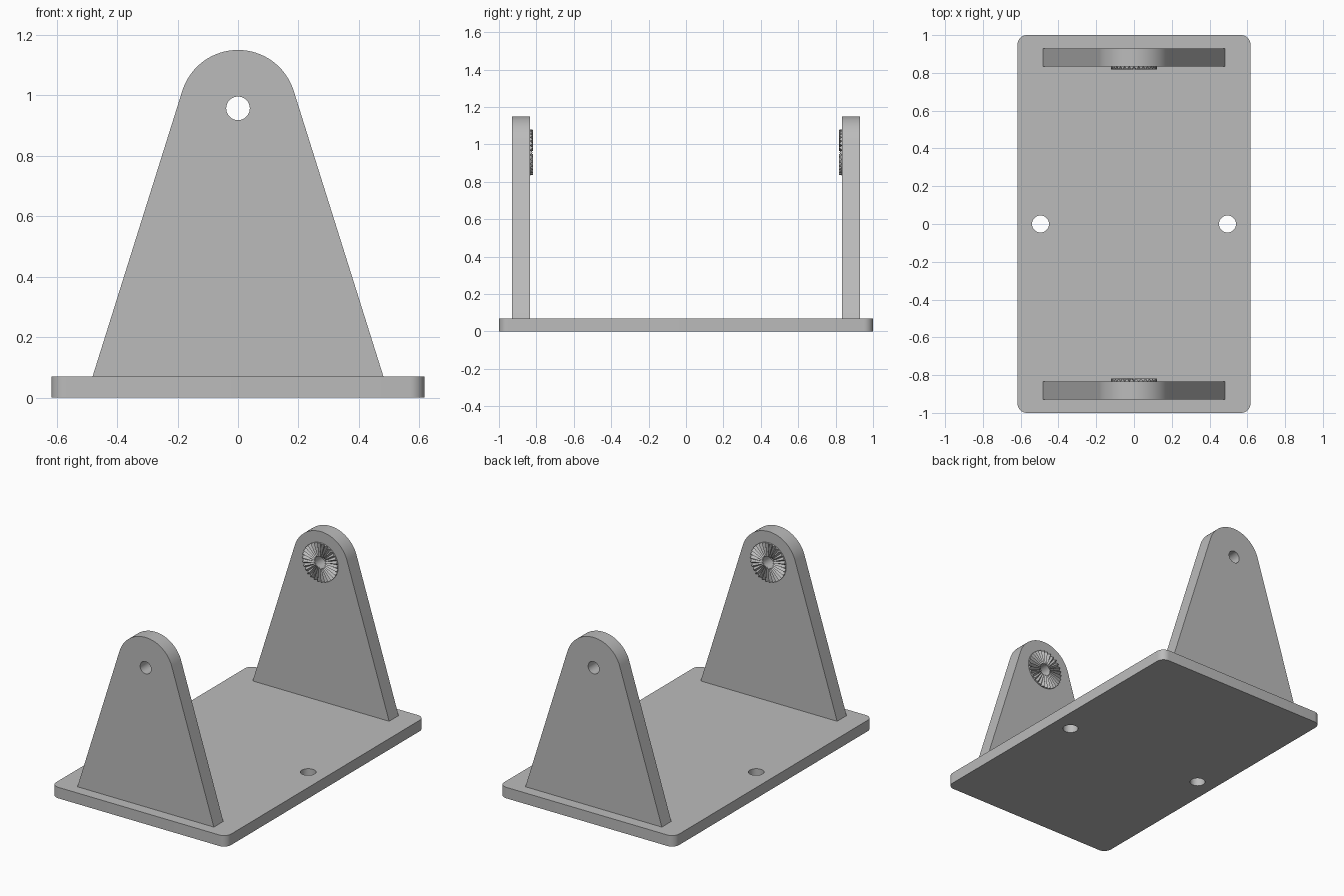
import bpy, bmesh
from math import pi, sin, cos, atan2, acos, hypot
from mathutils import Matrix, Vector

if "Cube" in bpy.data.objects:
    bpy.data.objects.remove(bpy.data.objects["Cube"], do_unlink=True)

GREY = bpy.data.materials.new("plain grey")
GREY.use_nodes = True
GREY.diffuse_color = (0.5, 0.5, 0.5, 1)
GREY.node_tree.nodes["Principled BSDF"].inputs["Base Color"].default_value = GREY.diffuse_color

BASE_X, BASE_Y, BASE_Z = 0.617, 1.0, 0.07     # half width, half length, thickness
FACE_IN, FACE_OUT = 0.835, 0.93               # inner and outer face of an upright
PIVOT_Z, TOP_R, HOLE_R = 0.957, 0.193, 0.039


def finish(name, bm):
    bmesh.ops.recalc_face_normals(bm, faces=bm.faces)
    mesh = bpy.data.meshes.new(name)
    bm.to_mesh(mesh)
    bm.free()
    mesh.materials.append(GREY)
    obj = bpy.data.objects.new(name, mesh)
    bpy.context.collection.objects.link(obj)
    return obj


def prism(name, points, offset):
    """Extrude a closed outline along the offset."""
    bm = bmesh.new()
    face = bm.faces.new([bm.verts.new(p) for p in points])
    extruded = bmesh.ops.extrude_face_region(bm, geom=[face])["geom"]
    verts = [v for v in extruded if isinstance(v, bmesh.types.BMVert)]
    bmesh.ops.translate(bm, verts=verts, vec=offset)
    return finish(name, bm)


def arc(radius, start, end, steps):
    for i in range(steps + 1):
        a = start + (end - start) * i / steps
        yield radius * cos(a), radius * sin(a)


def select(obj):
    bpy.ops.object.select_all(action='DESELECT')
    obj.select_set(True)
    bpy.context.view_layer.objects.active = obj


def drill(obj, radius, place):
    """Cut a round hole along the local z of the placement matrix."""
    bm = bmesh.new()
    bmesh.ops.create_cone(bm, cap_ends=True, segments=48, radius1=radius,
                          radius2=radius, depth=0.5, matrix=place)
    cutter = finish("hole_cutter", bm)
    mod = obj.modifiers.new("hole", 'BOOLEAN')
    mod.operation, mod.solver, mod.object = 'DIFFERENCE', 'EXACT', cutter
    select(obj)
    bpy.ops.object.modifier_apply(modifier=mod.name)
    bpy.data.objects.remove(cutter, do_unlink=True)


def smooth(obj):
    select(obj)
    bpy.ops.object.shade_smooth_by_angle(angle=pi / 9)


# Base plate with rounded corners and two mounting holes
r = 0.05
outline = []
for k, (sx, sy) in enumerate([(1, 1), (-1, 1), (-1, -1), (1, -1)]):
    for x, y in arc(r, k * pi / 2, (k + 1) * pi / 2, 8):
        outline.append((sx * (BASE_X - r) + x, sy * (BASE_Y - r) + y, 0))
base = prism("base_plate", outline, (0, 0, BASE_Z))
for side in (-1, 1):
    drill(base, 0.045, Matrix.Translation((side * 0.495, 0, 0)))
smooth(base)

# Upright: straight flanks running tangent into a round top
foot_x, drop = 0.481, BASE_Z - PIVOT_Z
tangent = atan2(drop, foot_x) + acos(TOP_R / hypot(foot_x, drop))
outline = [(foot_x, FACE_IN, BASE_Z)]
outline += [(x, FACE_IN, PIVOT_Z + z) for x, z in arc(TOP_R, tangent, pi - tangent, 40)]
outline.append((-foot_x, FACE_IN, BASE_Z))
back = prism("back_upright", outline, (0, FACE_OUT - FACE_IN, 0))
drill(back, HOLE_R, Matrix.Translation((0, FACE_IN, PIVOT_Z)) @ Matrix.Rotation(pi / 2, 4, 'X'))
smooth(back)

# Serrated locking ring: radial V teeth around the pivot hole
TEETH, RING_R = 30, 0.122
bm = bmesh.new()
rows = []
for i in range(TEETH * 2):
    a = pi * i / TEETH
    crest = 0.017 if i % 2 == 0 else 0.001
    rows.append([bm.verts.new((rad * cos(a), FACE_IN - h, PIVOT_Z + rad * sin(a)))
                 for rad, h in ((HOLE_R, 0), (HOLE_R, crest), (RING_R, crest), (RING_R, 0))])
for i, row in enumerate(rows):
    after = rows[(i + 1) % len(rows)]
    for j in range(4):
        k = (j + 1) % 4
        bm.faces.new((row[j], row[k], after[k], after[j]))
back_ring = finish("back_serrated_ring", bm)

# Front upright and ring face the back pair
for source, name in ((back, "front_upright"), (back_ring, "front_serrated_ring")):
    twin = bpy.data.objects.new(name, source.data)
    twin.rotation_euler.z = pi
    bpy.context.collection.objects.link(twin)
